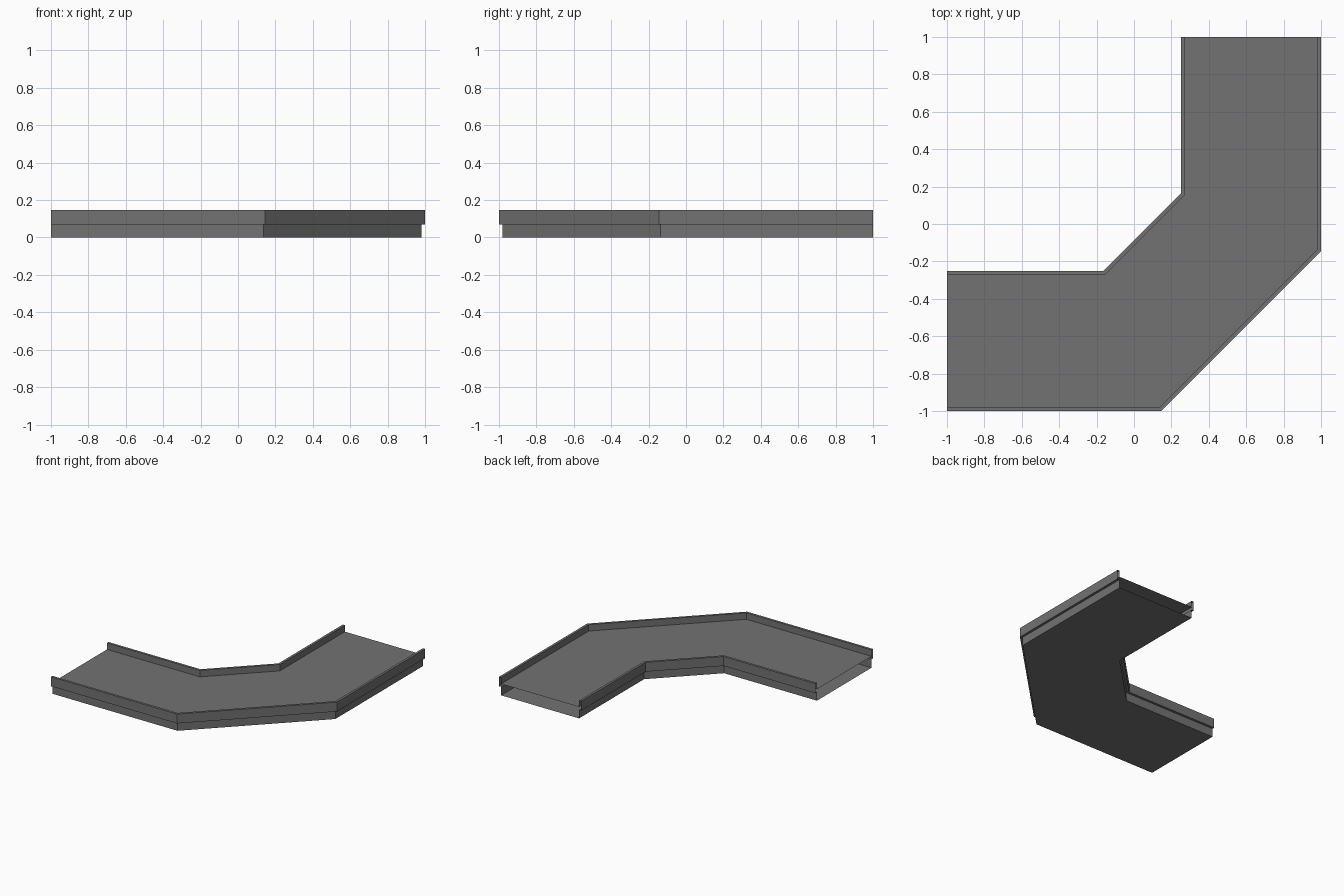
import bpy, bmesh, math

if "Cube" in bpy.data.objects:
    bpy.data.objects.remove(bpy.data.objects["Cube"])

WIDTH, WALL = 0.748, 0.02             # overall track width, rim thickness
LEDGE, DECK, TOP = 0.07, 0.094, 0.147  # rim underside, deck and rim top heights
MITRE = math.tan(math.radians(22.5))


def path(w):
    """Corner path at distance w in from the outer edge."""
    c, e = 0.145 - MITRE * w, 1 - w
    m = (c + e) / 2
    return [(-1, -e), (c, -e), (m, -m), (e, -c), (e, 1)]


def sweep(name, profile):
    """Sweep a closed (inset, z) profile along the path, ends left open."""
    bm = bmesh.new()
    rails = [[bm.verts.new((x, y, z)) for x, y in path(w)] for w, z in profile]
    for j, a in enumerate(rails):
        b = rails[(j + 1) % len(rails)]
        for i in range(len(a) - 1):
            bm.faces.new((a[i], a[i + 1], b[i + 1], b[i]))
    mesh = bpy.data.meshes.new(name)
    bm.to_mesh(mesh)
    bm.free()
    obj = bpy.data.objects.new(name, mesh)
    bpy.context.collection.objects.link(obj)
    return obj


# Half cross-section: body side, overhanging rim, deck edge; then mirrored
half = [(WALL, 0), (WALL, LEDGE), (0, LEDGE), (0, TOP), (WALL, TOP), (WALL, DECK)]
track = sweep("corner_track", half + [(WIDTH - w, z) for w, z in reversed(half)])

# Dark grey metal
metal = bpy.data.materials.new("dark_metal")
metal.diffuse_color = (0.17, 0.17, 0.17, 1)
metal.use_nodes = True
metal.node_tree.nodes["Principled BSDF"].inputs["Base Color"].default_value = metal.diffuse_color
track.data.materials.append(metal)
